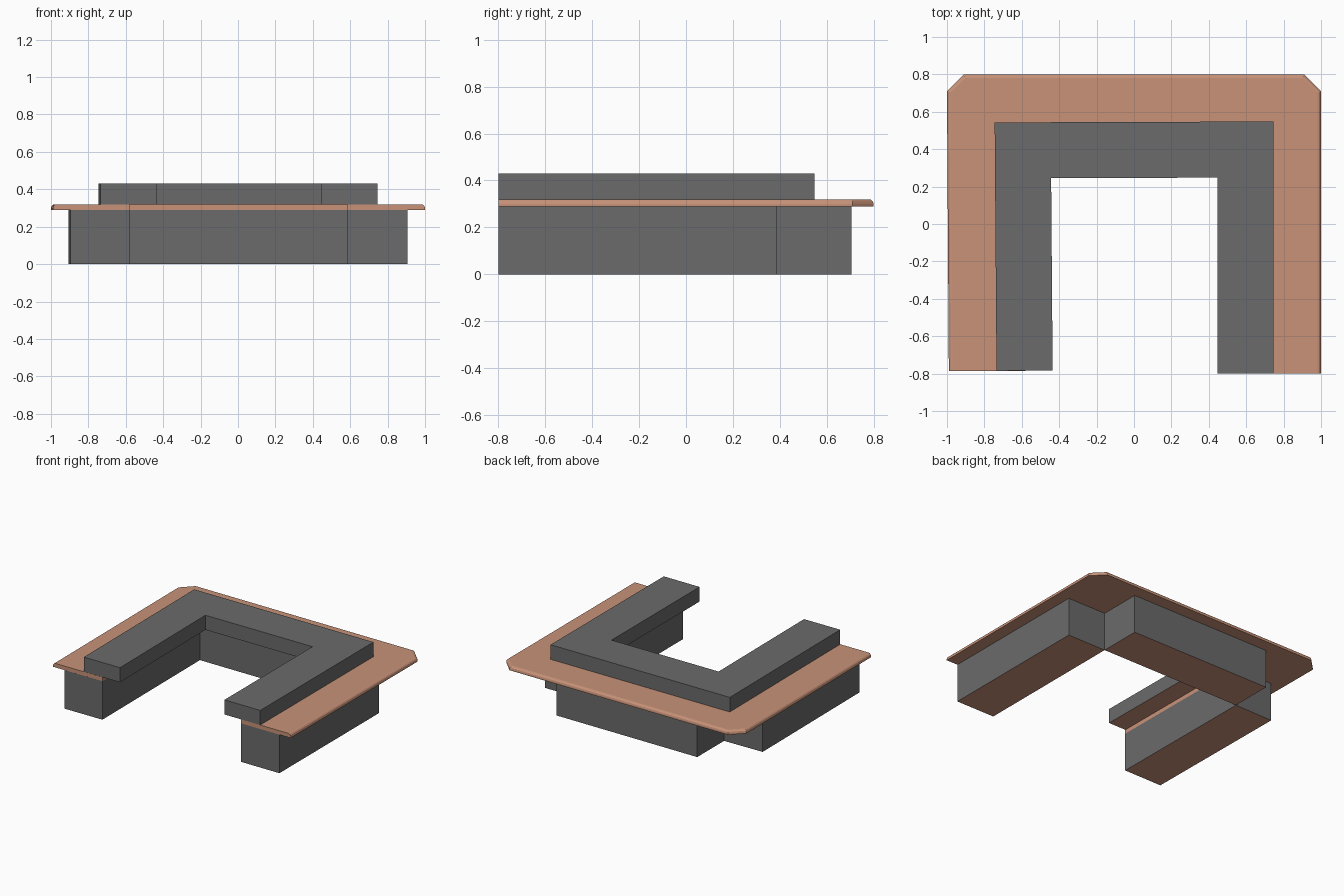
import bpy, bmesh

if "Cube" in bpy.data.objects:
    bpy.data.objects.remove(bpy.data.objects["Cube"])


def material(name, color):
    m = bpy.data.materials.new(name)
    m.diffuse_color = (*color, 1)
    m.use_nodes = True
    m.node_tree.nodes["Principled BSDF"].inputs["Base Color"].default_value = m.diffuse_color
    return m


wood = material("warm_wood", (0.58, 0.29, 0.19))
grey = material("dark_grey", (0.145, 0.145, 0.145))


def prism(name, outline, z0, z1, side_mat, round_edge=None):
    """Extrude a plan outline; undersides are always wood."""
    bm = bmesh.new()
    base = bm.faces.new([bm.verts.new((x, y, z0)) for x, y in outline])
    ext = bmesh.ops.extrude_face_region(bm, geom=[base], use_keep_orig=True)
    for v in ext["geom"]:
        if isinstance(v, bmesh.types.BMVert):
            v.co.z = z1
    bmesh.ops.recalc_face_normals(bm, faces=bm.faces)
    if round_edge:
        edges = [e for e in bm.edges if round_edge(*[v.co for v in e.verts])]
        bmesh.ops.bevel(bm, geom=edges, offset=0.02, segments=3,
                        profile=0.5, affect='EDGES')
    for f in bm.faces:
        f.material_index = 1 if f.normal.z < -0.9 else 0
    mesh = bpy.data.meshes.new(name)
    bm.to_mesh(mesh)
    bm.free()
    mesh.materials.append(side_mat)
    mesh.materials.append(wood)
    obj = bpy.data.objects.new(name, mesh)
    bpy.context.collection.objects.link(obj)
    return obj


# Base cabinets: two arms touching the back block at its front corners
prism("right_base", [(0.585, -0.8), (0.905, -0.8), (0.905, 0.385), (0.585, 0.385)],
      0, 0.29, grey)
prism("left_base", [(-0.895, -0.787), (-0.58, -0.785), (-0.587, 0.385), (-0.905, 0.38)],
      0, 0.29, grey)
prism("back_base", [(-0.587, 0.385), (0.585, 0.385), (0.585, 0.705), (-0.587, 0.705)],
      0, 0.29, grey)


# Countertop: U shape with clipped back corners and rounded outer top edge
def outer_top(a, b):
    return (min(a.z, b.z) > 0.31
            and all(abs(v.x) > 0.95 or v.y > 0.7 for v in (a, b)))


prism("countertop", [(1, -0.8), (1, 0.71), (0.91, 0.8), (-0.91, 0.8), (-1, 0.71),
                     (-0.99, -0.787), (-0.58, -0.785), (-0.587, 0.385),
                     (0.585, 0.385), (0.585, -0.8)], 0.29, 0.32, wood, outer_top)

# Raised shelf overhanging the inside of the counter
prism("raised_shelf", [(0.745, -0.8), (0.745, 0.548), (-0.745, 0.543), (-0.735, -0.785),
                       (-0.435, -0.783), (-0.443, 0.245), (0.447, 0.248),
                       (0.447, -0.8)], 0.32, 0.43, grey)
